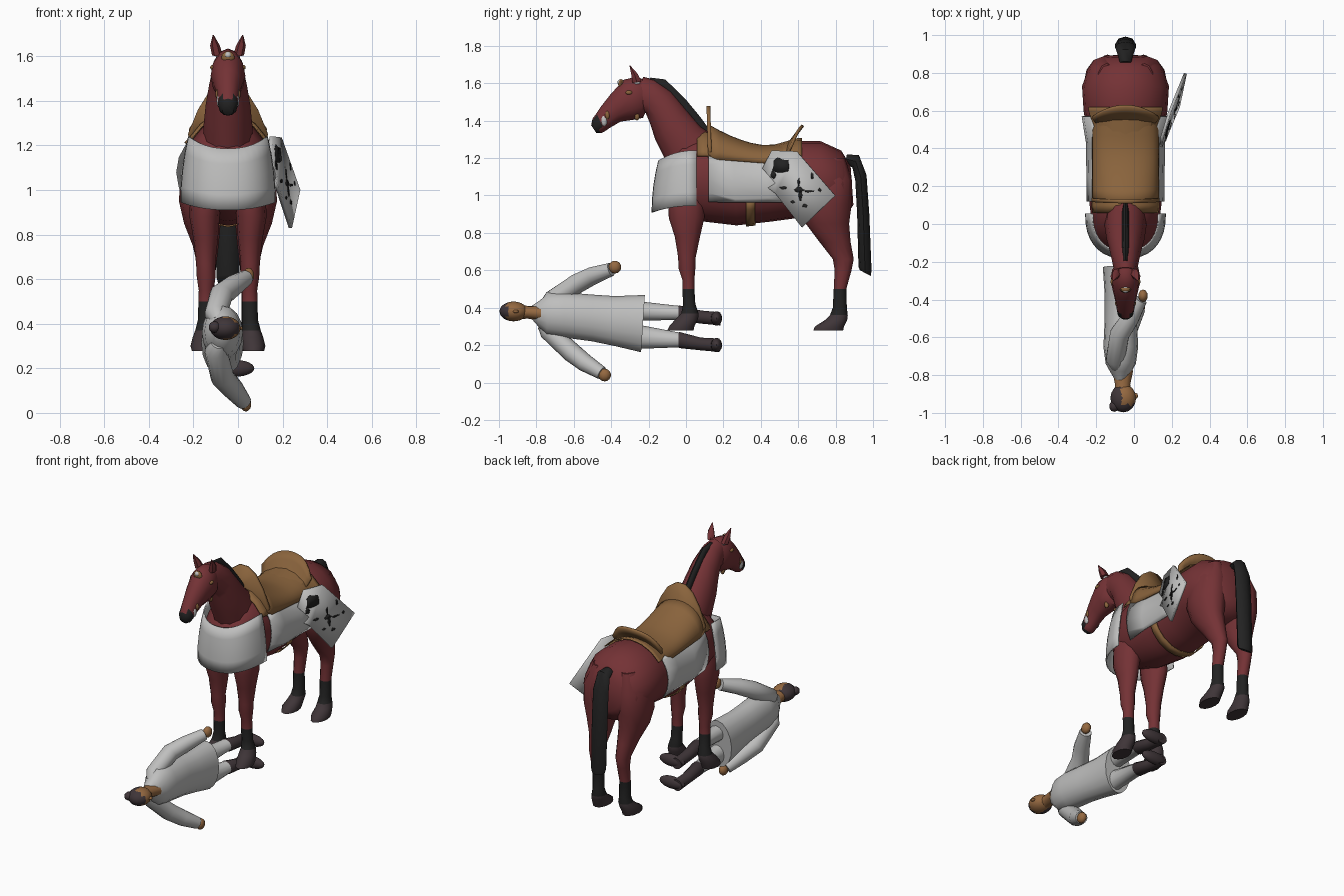
import bpy, bmesh, math
from mathutils import Vector as V

CX = -0.045  # the horse's centre line


def mat(name, r, g, b):
    m = bpy.data.materials.new(name)
    m.diffuse_color = (r, g, b, 1)
    return m


RED = mat("chestnut_red", .175, .032, .036)
WHITE = mat("cloth_white", .52, .52, .515)
BROWN = mat("leather_brown", .255, .127, .046)
SKIN = mat("skin", .3, .14, .052)
BLACK = mat("hair_black", .016, .016, .016)
DARK = mat("dark_boot", .05, .036, .04)


def finish(name, bm, mats, rule=None, thick=0, angle=50):
    bmesh.ops.recalc_face_normals(bm, faces=bm.faces[:])
    if rule:
        for f in bm.faces:
            f.material_index = rule(f.calc_center_median())
    me = bpy.data.meshes.new(name)
    bm.to_mesh(me)
    bm.free()
    for m in mats:
        me.materials.append(m)
    ob = bpy.data.objects.new(name, me)
    bpy.context.collection.objects.link(ob)
    if thick:
        s = ob.modifiers.new("thickness", 'SOLIDIFY')
        s.thickness, s.offset = thick, 0
    bpy.ops.object.select_all(action='DESELECT')
    ob.select_set(True)
    bpy.context.view_layer.objects.active = ob
    bpy.ops.object.shade_smooth_by_angle(angle=math.radians(angle))
    return ob


def skin(rings):
    """Join rings of points into a closed tube."""
    bm = bmesh.new()
    rs = [[bm.verts.new(p) for p in r] for r in rings]
    n = len(rs[0])
    for a, b in zip(rs, rs[1:]):
        for i in range(n):
            bm.faces.new((a[i], a[(i + 1) % n], b[(i + 1) % n], b[i]))
    bm.faces.new(rs[0])
    bm.faces.new(rs[-1])
    return bm


def oval(c, a, b, n):
    return [c + a * math.cos(2 * math.pi * i / n) + b * math.sin(2 * math.pi * i / n) for i in range(n)]


def loft(rings, cx=CX, side=1, n=12):
    """Each ring: two side-view edge points (y, z, y, z), half width, x offset."""
    out = []
    for y1, z1, y2, z2, w, *d in rings:
        c = V((cx + side * (d[0] if d else 0), (y1 + y2) / 2, (z1 + z2) / 2))
        out.append(oval(c, V((w, 0, 0)), V((0, y2 - y1, z2 - z1)) / 2, n))
    return skin(out)


def tube(pts, radii, n=12):
    pts, out = [V(p) for p in pts], []
    for i, p in enumerate(pts):
        t = pts[min(i + 1, len(pts) - 1)] - pts[max(i - 1, 0)]
        a = t.cross(V((.3, .2, 1))).normalized()
        out.append(oval(p, a * radii[i], t.normalized().cross(a) * radii[i], n))
    return skin(out)


def ball(name, c, r, mats, rule=None, n=16):
    bm = bmesh.new()
    bmesh.ops.create_uvsphere(bm, u_segments=n, v_segments=n * 3 // 4, radius=1)
    for v in bm.verts:
        v.co = V(c) + V((v.co.x * r[0], v.co.y * r[1], v.co.z * r[2]))
    return finish(name, bm, mats, rule)


def grid(name, fn, nu, nv, m, thick):
    bm = bmesh.new()
    g = [[bm.verts.new(fn(i / nu, j / nv)) for i in range(nu + 1)] for j in range(nv + 1)]
    for a, b in zip(g, g[1:]):
        for i in range(nu):
            bm.faces.new((a[i], a[i + 1], b[i + 1], b[i]))
    return finish(name, bm, [m], thick=thick)


# horse body, and coverings cut from it
BODY = [(-.145, 1.13, -.145, 1.0, .06), (-.105, 1.2, -.12, .95, .125), (-.02, 1.29, -.02, .9, .175),
        (.1, 1.33, .1, .86, .19), (.25, 1.26, .27, .84, .192), (.42, 1.24, .45, .86, .195),
        (.6, 1.29, .6, .88, .222), (.72, 1.29, .74, .86, .23), (.83, 1.24, .85, .88, .19),
        (.88, 1.16, .895, .95, .11)]
finish("horse_body", loft(BODY, n=20), [RED])


def cover(name, y0, y1, z0, z1, off, m):
    bm = loft(BODY, n=20)
    bmesh.ops.recalc_face_normals(bm, faces=bm.faces[:])
    bm.normal_update()
    for v, nrm in [(v, v.normal.copy()) for v in bm.verts]:
        v.co += nrm * off
    for co, no in (((0, y0, 0), (0, -1, 0)), ((0, y1, 0), (0, 1, 0)),
                   ((0, 0, z0), (0, 0, -1)), ((0, 0, z1), (0, 0, 1))):
        bmesh.ops.bisect_plane(bm, geom=bm.verts[:] + bm.edges[:] + bm.faces[:],
                               plane_co=co, plane_no=no, clear_outer=True)
    return finish(name, bm, [m], thick=.006)


cover("side_cloth", .12, .57, .965, 1.21, .012, WHITE)
cover("girth_strap", .32, .37, .7, .97, .009, BROWN)
cover("saddle_pad", .06, .62, 1.21, 1.5, .014, BROWN)


def chest(u, v):
    a = math.pi * u
    c, s = math.cos(a), max(0, math.sin(a))
    z = .91 + v * (.275 + .055 * c * c) + .035 * (1 - v) * c * c
    return (CX + math.copysign(abs(c) ** .85, c) * (.21 - .035 * v ** 2), .055 - s ** .85 * (.235 - .035 * v ** 2), z)


grid("chest_cloth", chest, 18, 4, WHITE, .008)

# neck and head
finish("horse_neck", loft([(.15, 1.32, -.07, 1.06, .11), (.08, 1.37, -.115, 1.2, .11),
       (0, 1.465, -.165, 1.3, .1), (-.08, 1.56, -.19, 1.38, .085), (-.17, 1.62, -.215, 1.44, .072),
       (-.23, 1.635, -.27, 1.44, .06)]), [RED])
finish("horse_head", loft([(-.21, 1.61, -.21, 1.46, .05), (-.26, 1.635, -.23, 1.415, .072),
       (-.33, 1.62, -.28, 1.405, .078), (-.4, 1.545, -.35, 1.395, .062), (-.455, 1.475, -.41, 1.36, .048),
       (-.478, 1.44, -.435, 1.342, .045), (-.5, 1.41, -.455, 1.333, .042), (-.507, 1.375, -.48, 1.335, .025)]),
       [RED, BLACK], lambda c: int(c.y < -.455 and c.z < 1.42))
finish("mane", loft([(-.21, 1.6, -.19, 1.63, .012), (-.12, 1.56, -.11, 1.62, .018), (-.03, 1.46, 0, 1.512, .018),
       (.05, 1.37, .08, 1.415, .018), (.1, 1.33, .12, 1.36, .01)], n=8), [BLACK])
finish("tail", loft([(.85, 1.17, .86, 1.22, .03), (.89, 1.15, .925, 1.215, .045), (.905, 1.08, .965, 1.11, .055),
       (.915, .9, .98, .9, .056), (.922, .62, .992, .6, .052), (.93, .6, .988, .57, .045)], n=8), [BLACK])
ball("forehead_patch", (CX, -.347, 1.595), (.03, .016, .028), [BROWN], n=8)
ball("forehead_star", (CX, -.348, 1.605), (.017, .019, .016), [WHITE], n=8)

FRONT = [(-.08, 1.08, .08, 1.08, .045, .1), (-.095, .97, .1, .97, .07, .1), (-.092, .88, .098, .88, .068, .105),
         (-.06, .78, .075, .78, .055, .1), (-.042, .67, .052, .67, .043, .1), (-.04, .61, .05, .61, .042, .098),
         (-.02, .55, .045, .55, .033, .098), (-.02, .5, .045, .5, .035, .098), (-.015, .42, .05, .42, .034, .1),
         (-.025, .37, .067, .37, .042, .105), (-.055, .34, .065, .34, .048, .11), (-.09, .3, .045, .3, .053, .115),
         (-.1, .278, .04, .278, .047, .115)]
HIND = [(.66, 1.2, .85, 1.2, .05, .1), (.62, 1.08, .888, 1.08, .098, .115), (.61, .95, .885, .95, .1, .12),
        (.64, .85, .872, .85, .082, .115),
        (.715, .75, .88, .75, .058, .1), (.785, .66, .897, .66, .042, .095), (.795, .6, .885, .6, .036, .095),
        (.79, .5, .857, .5, .034, .095), (.785, .4, .86, .4, .034, .095), (.77, .36, .865, .36, .042, .095),
        (.745, .335, .862, .335, .045, .1), (.69, .3, .845, .3, .052, .105), (.68, .278, .84, .278, .046, .105)]


def leg_colour(c):
    return 2 if c.z < .36 else 1 if c.z < .5 else 0


for s, tag in ((-1, "left"), (1, "right")):
    # legs, ears and face markings, one of each per side
    finish("front_leg_" + tag, loft(FRONT, side=s), [RED, BLACK, DARK], leg_colour)
    finish("hind_leg_" + tag, loft(HIND, side=s), [RED, BLACK, DARK], leg_colour)
    finish("ear_" + tag, loft([(-.29, 1.6, -.235, 1.61, .024, .048), (-.295, 1.645, -.255, 1.65, .022, .058),
           (-.302, 1.693, -.298, 1.695, .003, .066)], side=s, n=6), [RED])
    for part, y, z, x, ry, rz, m in (
            ("eye", -.262, 1.605, .044, .017, .016, WHITE), ("cheek_strap", -.262, 1.425, .034, .014, .024, BROWN),
            ("eye_strap", -.305, 1.55, .066, .02, .012, BROWN), ("bit", -.438, 1.4, .039, .018, .03, WHITE),
            ("bit_strap", -.42, 1.43, .043, .014, .024, BROWN)):
        ball(part + "_" + tag, (CX + s * x, y, z), (.012 if x > .036 and m == WHITE else .014, ry, rz), [m], n=8)


# saddle: seat, front plate, back plate
def seat(u, v):
    a, y = math.pi * u, .12 + .46 * v
    top = 1.265 + .11 * max(0, 1 - v / .65) ** 1.6 + .03 * max(0, v - .7)
    base = 1.195 - .035 * v
    return (CX + math.cos(a) * .172, y, base + (top - base) * math.sin(a) ** .8)


grid("saddle_seat", seat, 16, 8, BROWN, .01)

half = [(.165, 1.2), (.18, 1.25), (.135, 1.36), (.085, 1.44), (.03, 1.478)]
bm = bmesh.new()
bm.faces.new([bm.verts.new((CX + x, .128 - (z - 1.2) * .03, z)) for x, z in
              half + [(-x, z) for x, z in reversed(half)]])
finish("saddle_front_plate", bm, [BROWN], thick=.02, angle=30)


def cantle(u, v):
    k = 2 * u - 1
    return (CX + k * (.15 + .025 * v), .53 + v * (.095 - .06 * k * k), 1.2 + .05 * (1 - k * k) + v * (.125 - .055 * k ** 4))


grid("saddle_back_plate", cantle, 12, 3, BROWN, .016)


# shield hung on the right side, with dark painted shapes
def plate(name, pts, m, lift, thick):
    bm = bmesh.new()
    bm.faces.new([bm.verts.new((.127 + .3 * y - .094 * z + lift, y, z)) for y, z in pts])
    bmesh.ops.triangulate(bm, faces=bm.faces[:])
    finish(name, bm, [m], thick=thick, angle=30)


plate("shield", [(.46, 1.24), (.593, 1.235), (.797, 1.0), (.62, .83), (.48, 1.01), (.44, 1.04),
                 (.48, 1.065), (.41, 1.145)], WHITE, 0, .016)
SPOTS = [(.505, 1.16, .045, .042), (.465, 1.11, .014, .02), (.605, 1.03, .024, .016), (.612, 1.0, .01, .028),
         (.52, 1.04, .02, .008), (.66, 1.022, .028, .005), (.675, 1.105, .007, .018), (.635, .945, .012, .01),
         (.715, 1.03, .008, .009), (.57, .965, .012, .007), (.603, 1.07, .006, .022)]
for i, (y, z, a, b) in enumerate(SPOTS):
    ring = []
    for k in range(10):
        t, r = k * math.pi / 5, 1 + .2 * math.sin(k * 2.3 + i)
        ring.append((y + a * r * math.cos(t), z + b * r * math.sin(t)))
    plate("shield_mark_%d" % i, ring, BLACK, .0095, .002)

# lying man: coat, neck and head
MX = -.07
finish("coat", loft([(-.825, .34, -.825, .41, .03), (-.79, .3, -.78, .44, .055), (-.745, .255, -.735, .48, .08),
       (-.65, .24, -.65, .482, .092), (-.5, .22, -.5, .47, .085), (-.38, .195, -.38, .462, .085),
       (-.24, .162, -.22, .468, .095)], MX, n=16), [WHITE])
finish("neck", loft([(-.9, .335, -.9, .42, .045), (-.85, .342, -.85, .41, .04), (-.775, .33, -.775, .41, .056)], MX + .01), [SKIN])
ball("head", (-.057, -.922, .38), (.068, .075, .053), [SKIN, DARK], lambda c: int(c.x < -.065 or c.y < -.955))
ball("hair_knot", (-.105, -.965, .385), (.028, .03, .026), [DARK], n=10)
ball("nose", (.008, -.91, .38), (.014, .016, .009), [SKIN], n=8)

# man's legs with boots
for tag, rings, zf in (("upper", [(-.26, .33, -.26, .435, .05), (-.04, .335, -.04, .41, .04), (-.035, .33, -.035, .412, .044),
                                  (.08, .315, .08, .385, .036), (.185, .305, .185, .375, .036)], .343),
                       ("lower", [(-.26, .18, -.26, .31, .05), (-.04, .188, -.04, .268, .04), (-.035, .184, -.035, .27, .044),
                                  (.08, .172, .08, .24, .036), (.18, .163, .18, .235, .036)], .2)):
    finish("leg_" + tag, loft(rings, -.06), [WHITE, DARK], lambda c: int(c.y > -.04))
    ball("boot_foot_" + tag, (-.015, .163, zf), (.088, .03, .038), [DARK])

# man's arms and hands
ARMS = (("upper", [(-.09, -.76, .41), (-.1, -.72, .44), (-.075, -.58, .53), (-.02, -.5, .57), (.035, -.4, .605)], (.048, -.38, .617)),
        ("lower", [(-.09, -.77, .31), (-.1, -.74, .28), (-.07, -.61, .16), (-.02, -.54, .105), (.025, -.45, .05)], (.035, -.435, .04)))
for tag, pts, hand in ARMS:
    finish("sleeve_" + tag, tube(pts, (.03, .05, .053, .048, .036)), [WHITE])
    ball("hand_" + tag, hand, (.026, .034, .034), [SKIN], n=10)
